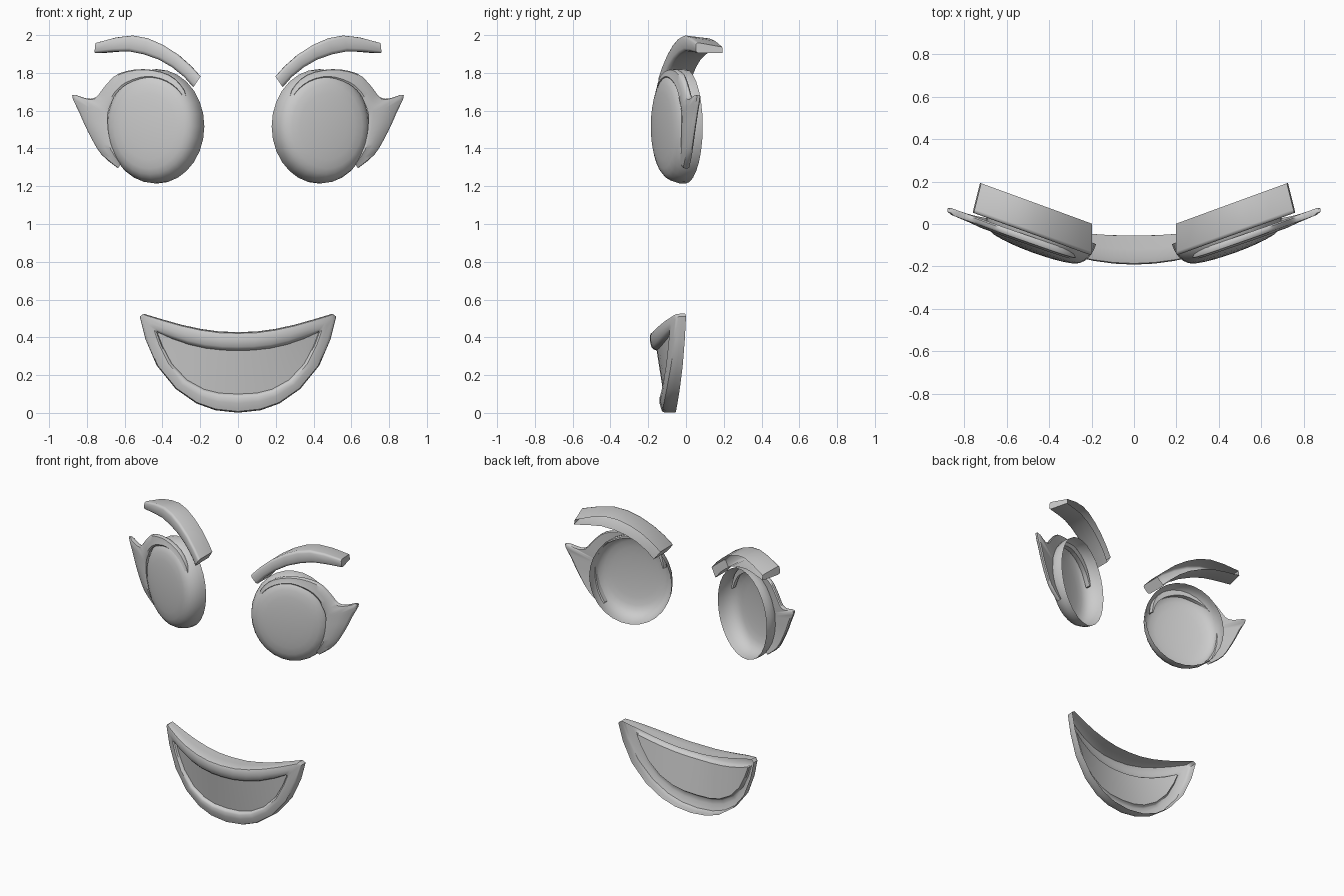
import bpy, bmesh, math
from mathutils import Vector

if "Cube" in bpy.data.objects:
    bpy.data.objects.remove(bpy.data.objects["Cube"])

TILT = math.radians(20)
S, C = math.sin(TILT), math.cos(TILT)
EYE = Vector((0.43, -0.003, 1.517))


def loft(name, rows, closed=False, caps=False, end_caps=False, mirror=False, angle=40):
    """Skin a list of equally long point rows with quads."""
    bm = bmesh.new()
    vs = [[bm.verts.new(p) for p in r] for r in rows]
    n = len(rows[0])
    for a, b in zip(vs, vs[1:]):
        for i in range(n if closed else n - 1):
            j = (i + 1) % n
            bm.faces.new((a[i], a[j], b[j], b[i]))
    if caps:
        bm.faces.new(vs[0])
        bm.faces.new(vs[-1])
    bmesh.ops.remove_doubles(bm, verts=bm.verts, dist=1e-4)
    bmesh.ops.recalc_face_normals(bm, faces=bm.faces)
    me = bpy.data.meshes.new(name)
    bm.to_mesh(me)
    bm.free()
    me.shade_smooth()
    me.set_sharp_from_angle(angle=math.radians(angle))
    ob = bpy.data.objects.new(name, me)
    bpy.context.collection.objects.link(ob)
    if mirror:
        ob.modifiers.new("mirror", 'MIRROR')
    return ob


def spline(pts, steps):
    """Catmull-Rom resampling of a list of tuples."""
    p = [pts[0]] + list(pts) + [pts[-1]]
    out = []
    for i in range(1, len(p) - 2):
        for s in range(steps):
            t = s / steps
            out.append(tuple(
                b + .5 * t * (c - a + t * (2 * a - 5 * b + 4 * c - d + t * (3 * (b - c) + d - a)))
                for a, b, c, d in zip(p[i - 1], p[i], p[i + 1], p[i + 2])))
    return out + [pts[-1]]


def eye_point(u, d, z):
    """Point in the tilted eye frame: u sideways, d outward, z height."""
    return EYE + Vector((u * C + d * S, u * S - d * C, z))


def from_front(x, z, d):
    """Point seen at front-view x, z lying at depth d of the eye frame."""
    return eye_point((x - EYE.x - d * S) / C, d, z - EYE.z)


# Eyes: shallow domes, open at the back
profile = [(1, 0), (.995, .035), (.965, .066), (.915, .092), (.84, .111),
           (.74, .123), (.58, .131), (.4, .136), (.2, .139), (0, .14)]
N = 28
rows = [[eye_point(.268 * r * math.cos(2 * math.pi * i / N), d,
                   .303 * r * math.sin(2 * math.pi * i / N))
         for i in range(N)] for r, d in profile]
loft("eye", rows, closed=True, mirror=True)

# Lashes: winged band wrapping the outside and top of each eye
# (inner x, z, outer x, z, front depth)
band = [(.62, 1.32, .635, 1.295, .085), (.665, 1.40, .725, 1.37, .10),
        (.685, 1.48, .795, 1.49, .107), (.69, 1.54, .84, 1.59, .108),
        (.69, 1.58, .878, 1.683, .108), (.683, 1.61, .80, 1.664, .108),
        (.67, 1.64, .75, 1.673, .108), (.645, 1.69, .70, 1.735, .108),
        (.585, 1.742, .63, 1.797, .108), (.48, 1.775, .50, 1.82, .106),
        (.38, 1.752, .365, 1.79, .104), (.305, 1.69, .285, 1.71, .10),
        (.268, 1.60, .258, 1.60, .09)]
rows = []
for xi, zi, xo, zo, f in spline(band, 3):
    def at(t, d):
        return from_front(xi + (xo - xi) * t, zi + (zo - zi) * t, d)
    rows.append([at(0, f - .03), at(0, f), at(.15, f + .006), at(.5, f),
                 at(.92, f - .004), at(1, f - .012), at(1, f - .027), at(.92, f - .034)])
loft("lash", rows, closed=True, caps=True, mirror=True)

# Brows: arched strips, chamfered at the front, ends closed, open at the back
arch = [(.198, 1.781, .237, 1.724), (.25, 1.838, .285, 1.778),
        (.32, 1.899, .35, 1.83), (.40, 1.95, .42, 1.87),
        (.48, 1.985, .50, 1.898), (.56, 2.0, .58, 1.914),
        (.65, 1.99, .66, 1.912), (.755, 1.962, .76, 1.904)]
rows = []
for i, (xt, zt, xb, zb) in enumerate(arch):
    k = i / (len(arch) - 1)

    def at(t, d):
        x, z = xt + (xb - xt) * t, zt + (zb - zt) * t
        y = -.148 + (x - .2) * .36 + d * (.15 - .01 * k)
        return Vector((x - d * .035 * k, y, z - d * .025 * k * (1 - t)))
    row = [at(0, 1), at(0, .12), at(.06, .04), at(.2, 0), at(.8, 0),
           at(.94, .04), at(1, .12), at(1, 1)]
    flat = [row[0], row[1], row[2], row[3], row[3], row[2], row[1], row[0]]
    if i == 0:
        rows.append(flat)              # start cap
    rows.append(row)
    if i == len(arch) - 1:
        rows.append(flat)              # end cap
loft("brow", rows, mirror=True, angle=50)

# Mouth: curved rim around a slightly recessed plate, open at the back
out_top = [(0, .428), (.1, .431), (.2, .445), (.3, .467), (.4, .495), (.5, .525)]
out_low = [(0, .001), (.12, .014), (.22, .05), (.33, .127), (.43, .25), (.49, .39), (.52, .51)]
in_top = [(0, .33), (.08, .332), (.17, .342), (.26, .362), (.35, .393), (.42, .425)]
in_low = [(0, .10), (.10, .105), (.18, .125), (.27, .175), (.35, .26), (.40, .355), (.425, .42)]


def ring(top, low):
    right = top + low[::-1]
    left = [(-x, z) for x, z in right[1:-1]][::-1]
    return right + left


def front_y(x, z):
    return -(.132 + .155 * z) * (1 - 2.8 * x * x)


# inset towards the inner outline, share of the way to the front, push back
steps = [(0, 0, 0), (0, .45, 0), (.01, .75, 0), (.07, .92, 0), (.2, 1, .004),
         (.5, 1, 0), (.8, 1, .003), (.93, 1, .012), (1, 1, .028)]
rows = []
for t, f, push in steps:
    row = []
    for (xo, zo), (xi, zi) in zip(ring(out_top, out_low), ring(in_top, in_low)):
        x, z = xo + (xi - xo) * t, zo + (zi - zo) * t
        back = -.055 * (1 - (xo / .52) ** 2)
        row.append(Vector((x, back + (front_y(x, z) - back) * f + push, z)))
    rows.append(row)
loft("mouth_rim", rows, closed=True)

# Plate: filled between the upper and lower inner outlines
rows = []
for k in range(7):
    t = k / 6
    half = [(a[0] + (b[0] - a[0]) * t, a[1] + (b[1] - a[1]) * t)
            for a, b in zip(in_top + in_low[-1:], in_low)]
    full = [(-x, z) for x, z in half[:0:-1]] + half
    rows.append([Vector((x, front_y(x, z) + .028, z)) for x, z in full])
loft("mouth_plate", rows)
